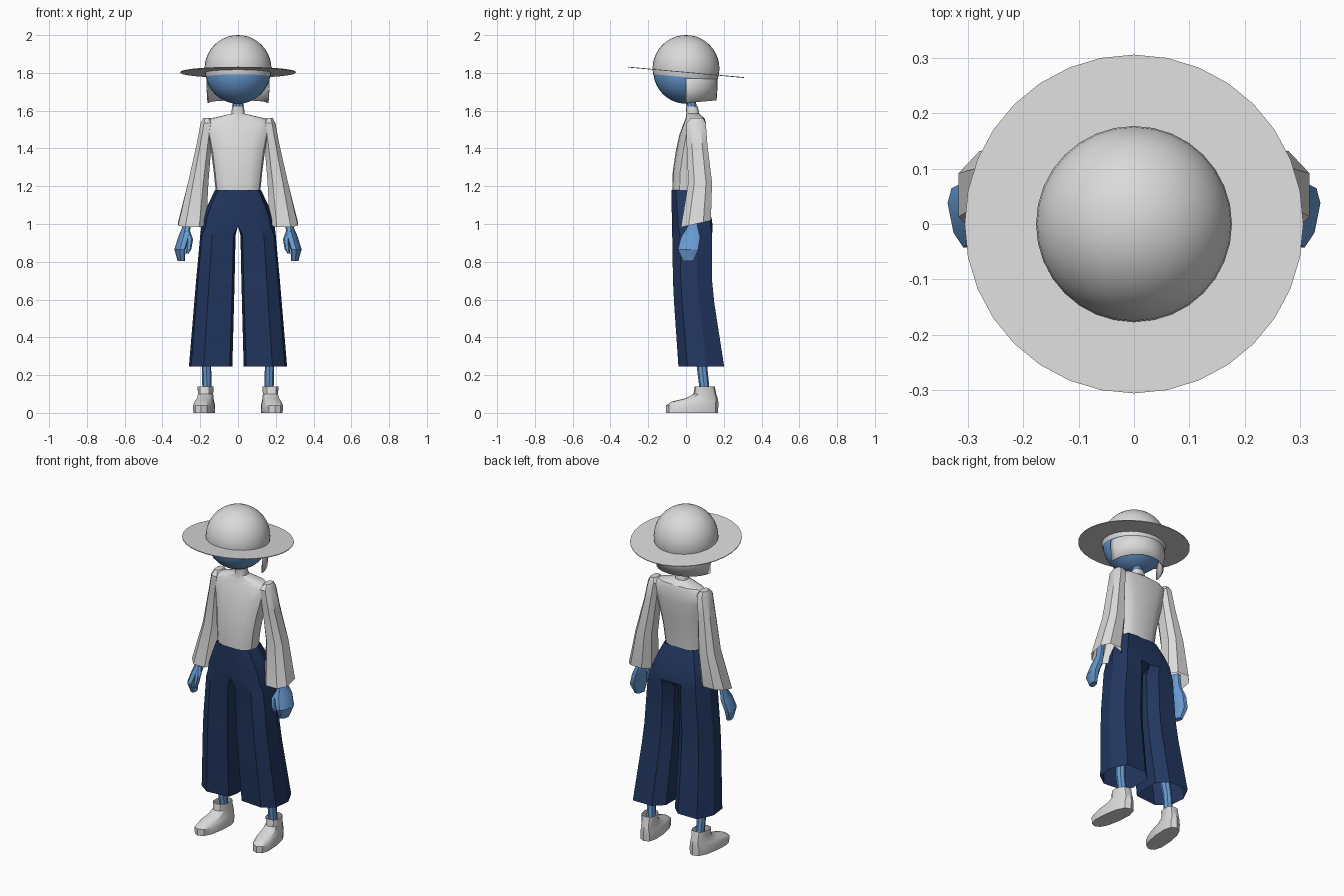
import bpy, bmesh, math
from mathutils import Vector

if "Cube" in bpy.data.objects:
    bpy.data.objects.remove(bpy.data.objects["Cube"])


def material(name, rgb):
    m = bpy.data.materials.new(name)
    m.diffuse_color = (*rgb, 1)
    m.use_nodes = True
    m.node_tree.nodes["Principled BSDF"].inputs["Base Color"].default_value = m.diffuse_color
    return m


PALE = material("pale_grey", (0.70, 0.70, 0.70))
SKIN = material("skin_blue", (0.14, 0.33, 0.65))
NAVY = material("navy_cloth", (0.016, 0.037, 0.115))


def finish(name, bm, mat, mirror=False, thick=0, angle=30):
    bmesh.ops.recalc_face_normals(bm, faces=bm.faces[:])
    me = bpy.data.meshes.new(name)
    bm.to_mesh(me)
    bm.free()
    ob = bpy.data.objects.new(name, me)
    bpy.context.collection.objects.link(ob)
    me.materials.append(mat)
    bpy.ops.object.select_all(action='DESELECT')
    ob.select_set(True)
    bpy.context.view_layer.objects.active = ob
    bpy.ops.object.shade_smooth_by_angle(angle=math.radians(angle))
    if thick:
        ob.modifiers.new("thickness", 'SOLIDIFY').thickness = thick
    if mirror:
        mod = ob.modifiers.new("mirror", 'MIRROR')
        mod.merge_threshold = 0.0005
    return ob


def loft(rings, cap_first=False, cap_last=False, closed=True):
    """Skin a stack of rings that all have the same point count."""
    bm = bmesh.new()
    vs = [[bm.verts.new(p) for p in r] for r in rings]
    n = len(vs[0])
    for a, b in zip(vs, vs[1:]):
        for i in range(n if closed else n - 1):
            j = (i + 1) % n
            bm.faces.new((a[i], a[j], b[j], b[i]))
    if cap_first:
        bm.faces.new(vs[0])
    if cap_last:
        bm.faces.new(vs[-1])
    return bm


def ring(z, x0, x1, y0, y1, n, power=1.0, turn=0.0, tilt=0.0, shear=0.0, yref=0.0):
    """Rounded ring between the given limits; tilt lifts z and shear moves x along y."""
    cx, cy, out = (x0 + x1) / 2, (y0 + y1) / 2, []
    for i in range(n):
        a = math.tau * i / n + turn
        c, s = math.cos(a), math.sin(a)
        x = cx + (x1 - x0) / 2 * math.copysign(abs(c) ** power, c)
        y = cy + (y1 - y0) / 2 * math.copysign(abs(s) ** power, s)
        out.append((x + shear * (y - yref), y, z + tilt * (y - yref)))
    return out


# Head
bm = bmesh.new()
bmesh.ops.create_uvsphere(bm, u_segments=32, v_segments=20, radius=0.173)
bmesh.ops.translate(bm, verts=bm.verts[:], vec=(0, 0, 1.81))
finish("head", bm, SKIN)

# Hat crown, trimmed along the slope of the brim
SLOPE = 0.09
bm = bmesh.new()
bmesh.ops.create_uvsphere(bm, u_segments=32, v_segments=20, radius=0.177)
bmesh.ops.translate(bm, verts=bm.verts[:], vec=(0, 0, 1.823))
bmesh.ops.bisect_plane(bm, geom=bm.verts[:] + bm.edges[:] + bm.faces[:],
                       plane_co=(0, 0, 1.777), plane_no=Vector((0, SLOPE, 1)),
                       clear_inner=True)
finish("hat_crown", bm, PALE)

# Hat brim
brim = []
for r, h in ((0.168, 0.002), (0.306, 0.002), (0.306, -0.002), (0.168, -0.002), (0.168, 0.002)):
    brim.append(ring(1.803 + h, -r, r, -r, r, 32, tilt=-SLOPE))
finish("hat_brim", loft(brim), PALE)

# Hair curtain around the back of the head
hair = []
for z, r in ((1.80, 0.168), (1.72, 0.167), (1.64, 0.162)):
    k = 0.09 * (1.80 - z) / 0.16
    hair.append([(r * math.cos(a), r * math.sin(a), z + k * r * math.sin(a))
                 for a in (math.pi * i / 16 for i in range(17))])
finish("hair", loft(hair, closed=False), PALE, thick=0.006)

# Neck
finish("neck", loft([ring(1.58, -.028, .028, .004, .060, 10),
                     ring(1.68, -.028, .028, -.004, .052, 10)], True, True), SKIN)

# Shirt body: z, half width, front y, back y
body = [(1.175, .118, -.072, .075), (1.28, .129, -.070, .084), (1.38, .142, -.055, .100),
        (1.47, .160, -.036, .108), (1.535, .178, -.012, .106), (1.56, .140, -.002, .098),
        (1.584, .036, .002, .070), (1.622, .031, .000, .062)]
finish("shirt_body", loft([ring(z, -w, w, f, b, 16, 0.75) for z, w, f, b in body], True), PALE)

# Sleeves: z, inner x, outer x, front y, back y
arm = [(1.562, .145, .185, .025, .090), (1.535, .125, .200, .000, .108),
       (1.42, .138, .222, .000, .117), (1.22, .153, .268, .008, .142),
       (1.00, .163, .322, -.032, .137)]
finish("sleeve", loft([ring(z, a, b, f, k, 8, 0.8, turn=math.pi / 8,
                            tilt=0.22 if z < 1.1 else 0.0, yref=.05)
                       for z, a, b, f, k in arm], True), PALE, mirror=True)

# Hands
palm = [(1.06, .245, .285, .010, .062), (0.985, .252, .292, .006, .064),
        (0.93, .262, .315, -.030, .078), (0.865, .285, .337, -.046, .068),
        (0.805, .287, .322, -.018, .042)]
finish("hand", loft([ring(z, a, b, f, k, 8, 0.8, turn=math.pi / 8, shear=0.2, yref=.03)
                     for z, a, b, f, k in palm], True, True), SKIN, mirror=True)
thumb = [(0.965, .255, .285, -.008, .030), (0.92, .238, .272, -.034, .006),
         (0.87, .246, .274, -.042, -.008), (0.845, .260, .274, -.038, -.018)]
finish("thumb", loft([ring(z, a, b, f, k, 6) for z, a, b, f, k in thumb], True, True),
       SKIN, mirror=True)

# Wide trousers: one half lofted from waist to hem, then mirrored
HIP = ((0, 0), (.5, 0), (.88, .15), (1, .55), (.8, .95), (.35, 1), (0, .97), (0, .5))
LEG = ((.06, .05), (.66, 0), (.95, .2), (1, .62), (.8, 1), (.25, 1), (0, .78), (0, .3))
cuts = [(1.18, 0, .122, -.076, .079, HIP), (1.10, 0, .160, -.076, .112, HIP),
        (1.03, 0, .188, -.075, .136, HIP), (0.99, 0, .194, -.074, .141, HIP),
        (0.94, .013, .200, -.073, .138, LEG), (0.70, .018, .222, -.069, .138, LEG),
        (0.58, .021, .232, -.063, .150, LEG), (0.245, .030, .260, -.040, .202, LEG)]
bm = loft([[(a + (b - a) * u, f + (k - f) * v, z) for u, v in shape]
           for z, a, b, f, k, shape in cuts])
inner = [f for f in bm.faces if all(abs(v.co.x) < 1e-4 for v in f.verts)]
bmesh.ops.delete(bm, geom=inner, context='FACES')
finish("trousers", bm, NAVY, mirror=True)

# Lower legs
finish("lower_leg", loft([ring(0.10, .140, .188, .075, .127, 8),
                          ring(0.25, .142, .192, .056, .112, 8),
                          ring(0.50, .105, .170, .020, .090, 8)], True, True),
       SKIN, mirror=True)

# Shoes: z, half width, toe y, heel y
shoe = [(0.0, .053, -.106, .170), (0.040, .055, -.106, .171), (0.060, .048, -.075, .171),
        (0.078, .043, .000, .168), (0.100, .040, .040, .160), (0.140, .043, .046, .152)]
finish("shoe", loft([ring(z, .174 - w, .174 + w, f, k, 12, 0.8, shear=-0.12, yref=.08)
                     for z, w, f, k in shoe], True), PALE, mirror=True)
